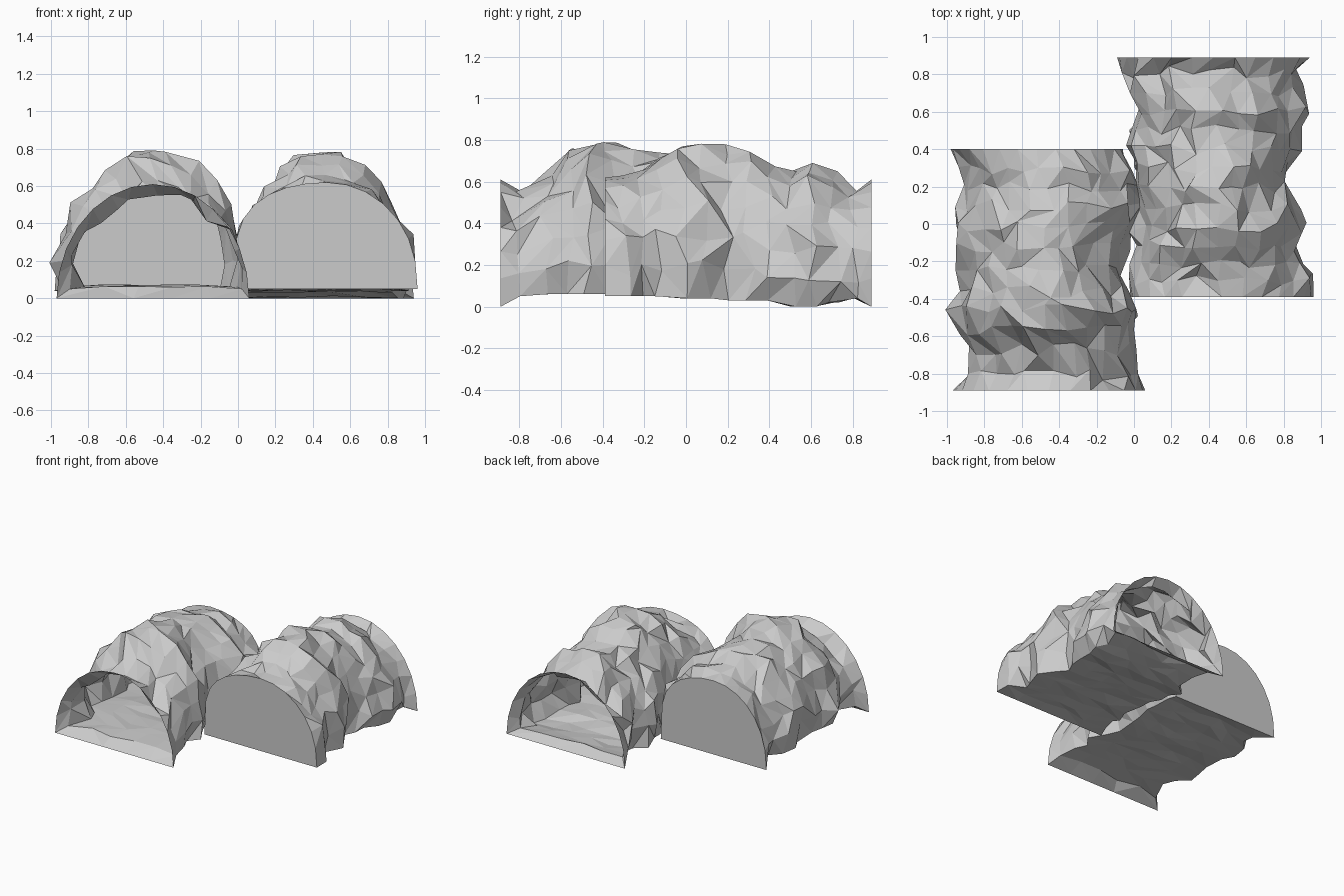
import bpy
import bmesh
import random
from math import sin, cos, pi

cube = bpy.data.objects.get("Cube")
if cube:
    bpy.data.objects.remove(cube, do_unlink=True)

rock = bpy.data.materials.new("grey_rock")
rock.use_nodes = True
rock.diffuse_color = (0.6, 0.6, 0.6, 1)
rock.node_tree.nodes["Principled BSDF"].inputs["Base Color"].default_value = (0.6, 0.6, 0.6, 1)

WALL_STEPS = 14
FLOOR_STEPS = 5


def ring_points(ring, rng, is_end, inner, boxiness):
    """Closed cross-section: an arch from left to right, then the floor back."""
    y, left, right, top, base = ring
    mid, half = (left + right) / 2, (right - left) / 2
    rough = 0 if is_end else 1
    points = []
    for i in range(WALL_STEPS + 1):
        t = pi * i / WALL_STEPS
        c, s = -cos(t), max(sin(t), 0)
        # the side towards the neighbouring cave has a squarer shoulder
        power = 1 - boxiness if c * inner > 0 else 1 - boxiness * 0.2
        x = mid + half * c
        z = base + (top - base) * s ** power
        at_foot = i in (0, WALL_STEPS)
        if rough:
            # sides overhang the foot slightly
            x = mid + half * c * (0.92 if at_foot else 1.03)
            x += rng.uniform(-0.035, 0.035)
            y_here = y + rng.uniform(-0.035, 0.035)
            if not at_foot:
                swell = rng.uniform(-0.045, 0.03)
                z += swell if i != WALL_STEPS // 2 else 0
        else:
            y_here = y
        points.append((x, y_here, z))
    foot_left, foot_right = points[0], points[-1]
    for i in range(1, FLOOR_STEPS):
        f = i / FLOOR_STEPS
        points.append((foot_right[0] + (foot_left[0] - foot_right[0]) * f,
                       y + rough * rng.uniform(-0.025, 0.025),
                       base + rough * rng.uniform(0, 0.015)))
    return points


def make_cave(name, rings, inner, seed):
    """Loft the rings into a thin rock tunnel, open at the first ring."""
    rng = random.Random(seed)
    bm = bmesh.new()
    loops = []
    last = len(rings) - 1
    for n, ring in enumerate(rings):
        boxiness = max(0, 0.5 - 0.13 * (last - n))
        pts = ring_points(ring, rng, n in (0, last), inner, boxiness)
        loops.append([bm.verts.new(p) for p in pts])
    for a, b in zip(loops, loops[1:]):
        for i in range(len(a)):
            j = (i + 1) % len(a)
            quad = [a[i], a[j], b[j], b[i]]
            # alternate the diagonal at random for a craggy surface
            if rng.random() < 0.5:
                quad = quad[1:] + quad[:1]
            bm.faces.new((quad[0], quad[1], quad[2]))
            bm.faces.new((quad[0], quad[2], quad[3]))
    # flat wall closing the far end
    bm.faces.new(loops[-1])
    bmesh.ops.recalc_face_normals(bm, faces=bm.faces)
    mesh = bpy.data.meshes.new(name)
    bm.to_mesh(mesh)
    bm.free()
    mesh.materials.append(rock)
    obj = bpy.data.objects.new(name, mesh)
    bpy.context.collection.objects.link(obj)
    return obj


# rings: y, left x, right x, crown height, floor height
front_rings = [
    (-0.89, -0.97, 0.06, 0.61, 0),
    (-0.81, -0.92, 0.03, 0.55, 0.05),
    (-0.67, -0.86, 0.02, 0.63, 0.06),
    (-0.56, -0.93, 0.02, 0.75, 0.06),
    (-0.46, -0.98, 0.04, 0.78, 0.06),
    (-0.36, -0.94, 0, 0.79, 0.06),
    (-0.24, -0.93, -0.08, 0.75, 0.06),
    (-0.12, -0.95, -0.05, 0.74, 0.05),
    (-0.02, -0.97, 0, 0.73, 0.05),
    (0.1, -0.94, 0.03, 0.71, 0.05),
    (0.2, -0.91, 0, 0.66, 0.05),
    (0.3, -0.94, -0.02, 0.64, 0.05),
    (0.4, -0.98, -0.06, 0.62, 0.04),
]
back_rings = [
    (0.89, -0.09, 0.94, 0.61, 0),
    (0.81, -0.06, 0.89, 0.55, 0.04),
    (0.71, -0.02, 0.89, 0.65, 0.02),
    (0.61, 0, 0.92, 0.69, 0),
    (0.5, -0.05, 0.91, 0.65, 0),
    (0.4, -0.06, 0.88, 0.67, 0.03),
    (0.3, 0, 0.82, 0.74, 0.03),
    (0.2, 0.02, 0.82, 0.78, 0.03),
    (0.09, 0.02, 0.87, 0.78, 0.04),
    (-0.02, 0, 0.92, 0.77, 0.04),
    (-0.12, 0, 0.88, 0.71, 0.05),
    (-0.21, -0.02, 0.89, 0.66, 0.05),
    (-0.3, -0.02, 0.97, 0.63, 0.05),
    (-0.39, -0.02, 0.96, 0.62, 0.05),
]

make_cave("front_cave", front_rings, 1, 3)
make_cave("back_cave", back_rings, -1, 8)
